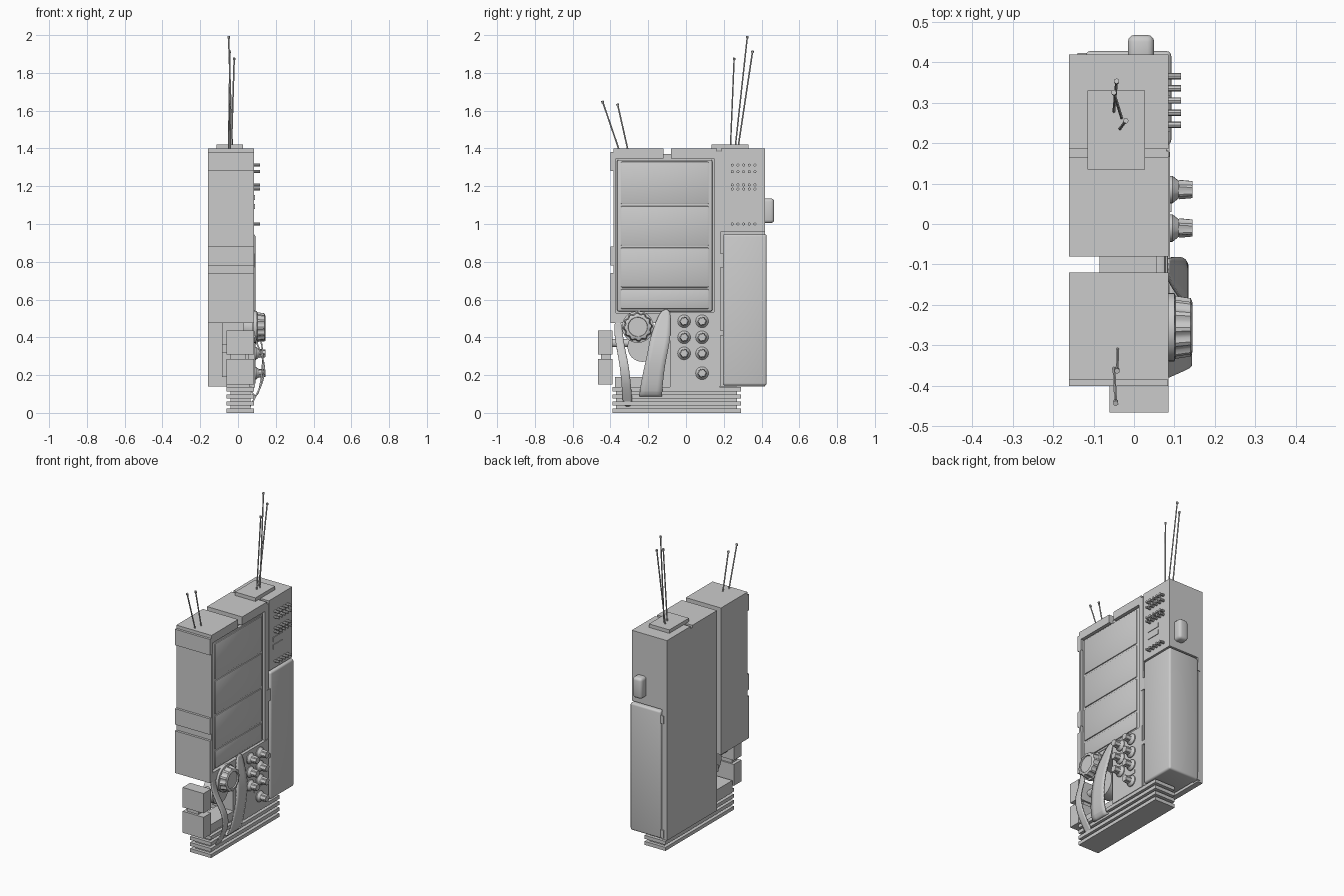
import bpy, bmesh, math
from mathutils import Vector

cube = bpy.data.objects.get("Cube")
if cube:
    bpy.data.objects.remove(cube, do_unlink=True)

grey = bpy.data.materials.new("plain grey")
grey.use_nodes = True
grey.diffuse_color = (0.6, 0.6, 0.6, 1)
grey.node_tree.nodes["Principled BSDF"].inputs["Base Color"].default_value = (0.6, 0.6, 0.6, 1)


def finish(name, bm, smooth=False):
    bmesh.ops.recalc_face_normals(bm, faces=bm.faces)
    mesh = bpy.data.meshes.new(name)
    bm.to_mesh(mesh)
    bm.free()
    mesh.materials.append(grey)
    ob = bpy.data.objects.new(name, mesh)
    bpy.context.collection.objects.link(ob)
    if smooth:
        bpy.ops.object.select_all(action='DESELECT')
        ob.select_set(True)
        bpy.context.view_layer.objects.active = ob
        bpy.ops.object.shade_smooth_by_angle(angle=math.radians(35))
    return ob


def box(name, x, y, z, bevel=0, segments=2):
    """Box from (min, max) ranges along each axis."""
    bm = bmesh.new()
    bmesh.ops.create_cube(bm, size=1)
    for v in bm.verts:
        v.co = [(r[0] + r[1]) / 2 + c * (r[1] - r[0]) for r, c in zip((x, y, z), v.co)]
    if bevel:
        bmesh.ops.bevel(bm, geom=bm.edges[:], offset=bevel, segments=segments,
                        profile=0.5, affect='EDGES')
    return finish(name, bm, bevel > 0)


def cut(target, cutter):
    cutter.hide_render = True
    cutter.hide_viewport = True
    cutter.display_type = 'WIRE'
    mod = target.modifiers.new("cut", 'BOOLEAN')
    mod.operation = 'DIFFERENCE'
    mod.solver = 'EXACT'
    mod.object = cutter


def lathe_x(name, y, z, profile, sides=24, flute=0):
    """Turned part along x; profile holds (x, radius, fluted)."""
    bm = bmesh.new()
    rings = []
    for x, r, fluted in profile:
        ring = []
        for i in range(sides):
            a = math.tau * i / sides
            k = r - flute if fluted and i % 4 > 1 else r
            ring.append(bm.verts.new((x, y + k * math.cos(a), z + k * math.sin(a))))
        rings.append(ring)
    for a, b in zip(rings, rings[1:]):
        for i in range(sides):
            j = (i + 1) % sides
            bm.faces.new((a[i], a[j], b[j], b[i]))
    bm.faces.new(rings[0])
    bm.faces.new(rings[-1])
    return finish(name, bm, True)


def rod(name, a, b, radius, sides=8):
    a, b = Vector(a), Vector(b)
    bm = bmesh.new()
    bmesh.ops.create_cone(bm, cap_ends=True, segments=sides, radius1=radius,
                          radius2=radius, depth=(b - a).length)
    turn = (b - a).to_track_quat('Z', 'Y').to_matrix().to_4x4()
    turn.translation = (a + b) / 2
    bm.transform(turn)
    return finish(name, bm, True)


def strap(name, points):
    """Bent ribbon through (x, y, z, half width)."""
    bm = bmesh.new()
    pairs = [[bm.verts.new((x, y + s * w, z)) for s in (-1, 1)] for x, y, z, w in points]
    for a, b in zip(pairs, pairs[1:]):
        bm.faces.new((a[0], a[1], b[1], b[0]))
    ob = finish(name, bm, True)
    sub = ob.modifiers.new("smooth", 'SUBSURF')
    sub.levels = sub.render_levels = 2
    ob.modifiers.new("thickness", 'SOLIDIFY').thickness = 0.008


# Main housings either side of the vertical slot
rear = box("rear_housing", (-0.16, 0.085), (-0.08, 0.418), (0.14, 1.4))
front = box("front_housing", (-0.16, 0.085), (-0.385, -0.12), (0.475, 1.4))
box("slot_core", (-0.085, 0.055), (-0.13, -0.07), (0.19, 1.37))
for i, z in enumerate([(1.28, 1.38), (0.78, 0.88), (0.475, 0.74)]):
    box(f"front_band_{i}", (-0.16, 0.084), (-0.4, -0.37), z)

# Recesses
panel_cut = box("panel_cutter", (0.06, 0.2), (-0.373, 0.147), (0.53, 1.348))
cut(front, panel_cut)
cut(rear, panel_cut)
cut(rear, box("cover_cutter", (-0.125, 0.2), (0.182, 0.5), (0.1, 0.957)))
cut(rear, box("top_seam_cutter", (-0.3, 0.2), (0.165, 0.185), (1.385, 1.5)))
cut(rear, box("side_seam_cutter", (0.08, 0.2), (0.18, 0.185), (0.9, 1.5)))

# Padded side panel with raised sections
box("side_panel", (0.045, 0.078), (-0.365, 0.139), (0.538, 1.34), 0.008)
for i, (low, high) in enumerate([(0.55, 0.655), (0.665, 0.875), (0.885, 1.095), (1.105, 1.33)]):
    box(f"panel_pad_{i}", (0.06, 0.084), (-0.345, 0.12), (low, high), 0.006)

# Long corner cover with its clips
box("corner_cover", (-0.12, 0.092), (0.195, 0.427), (0.145, 0.946), 0.012, 3)
for i, z in enumerate([(0.77, 0.845), (0.41, 0.435)]):
    box(f"cover_clip_{i}", (0.05, 0.088), (0.165, 0.2), z)
for i, z in enumerate([(0.15, 0.2), (0.87, 0.92)]):
    box(f"cover_back_clip_{i}", (-0.14, -0.11), (0.38, 0.422), z)
box("back_button", (-0.015, 0.05), (0.4, 0.467), (1.005, 1.135), 0.017, 3)

# Pins and slots of the upper corner
for row, z in enumerate((1.312, 1.277, 1.207, 1.185, 1.0)):
    for i in range(5):
        y = 0.245 + 0.03 * i
        rod(f"pin_{row}_{i}", (0.07, y, z), (0.116, y, z), 0.008)
for i, z in enumerate((1.14, 1.093)):
    box(f"slot_frame_{i}", (0.08, 0.089), (0.228, 0.318), (z - 0.014, z + 0.014))

# Control plate and knobs
box("control_plate", (0.07, 0.089), (-0.085, 0.178), (0.135, 0.535))
box("control_label", (0.08, 0.093), (0.03, 0.115), (0.25, 0.272))
spots = [(y, z) for y in (-0.01, 0.085) for z in (0.485, 0.4, 0.315)] + [(0.085, 0.21)]
for i, (y, z) in enumerate(spots):
    lathe_x(f"knob_{i}", y, z, [(0.085, 0.034, 0), (0.095, 0.034, 0), (0.11, 0.022, 0),
                                (0.112, 0.024, 1), (0.145, 0.021, 1)], 24, 0.003)
lathe_x("large_knob", -0.255, 0.455, [(0.03, 0.06, 0), (0.085, 0.084, 0), (0.1, 0.084, 0),
                                      (0.102, 0.078, 1), (0.14, 0.072, 1), (0.145, 0.06, 0),
                                      (0.145, 0.052, 0), (0.138, 0.05, 0)], 48, 0.007)

# Stacked fin base
box("base_core", (-0.04, 0.065), (-0.37, 0.27), (0.01, 0.14))
for i in range(4):
    z = 0.038 * i
    box(f"base_fin_{i}", (-0.06, 0.085), (-0.39, 0.29), (z, z + 0.022))
box("base_step", (-0.06, 0.06), (-0.375, -0.08), (0.13, 0.19))

# Small front boxes and the parts of the open bay
for i, z in enumerate([(0.15, 0.285), (0.31, 0.435)]):
    box(f"front_box_{i}", (-0.06, 0.085), (-0.465, -0.39), z)
box("front_box_link", (-0.04, 0.04), (-0.45, -0.4), (0.28, 0.315))
box("bay_bracket", (-0.085, -0.05), (-0.2, -0.08), (0.32, 0.365))
rod("bay_tube", (0.0, -0.42, 0.37), (0.0, -0.1, 0.37), 0.022, 16)
lathe_x("bay_wheel", -0.23, 0.35, [(-0.03, 0.08, 0), (0.04, 0.08, 0)], 24)

# Hanging straps
strap("front_strap", [(0.08, -0.36, 0.49, 0.022), (0.085, -0.358, 0.42, 0.022),
                      (0.115, -0.345, 0.34, 0.022), (0.148, -0.328, 0.26, 0.024),
                      (0.14, -0.318, 0.17, 0.024), (0.1, -0.312, 0.09, 0.025),
                      (0.065, -0.308, 0.03, 0.025)])
strap("wide_strap", [(0.085, -0.105, 0.55, 0.022), (0.1, -0.12, 0.49, 0.038),
                     (0.125, -0.135, 0.4, 0.055), (0.138, -0.155, 0.3, 0.052),
                     (0.13, -0.175, 0.2, 0.056), (0.115, -0.187, 0.1, 0.06),
                     (0.085, -0.187, 0.075, 0.06), (0.06, -0.187, 0.13, 0.06)])

# Top plate and antennas
box("antenna_plate", (-0.115, 0.027), (0.135, 0.33), (1.39, 1.422))
antennas = [((-0.035, 0.235, 1.4), (-0.02, 0.255, 1.88)),
            ((-0.03, 0.26, 1.4), (-0.05, 0.325, 1.995)),
            ((-0.05, 0.275, 1.4), (-0.043, 0.353, 1.918)),
            ((-0.05, -0.35, 1.38), (-0.045, -0.443, 1.652)),
            ((-0.04, -0.305, 1.38), (-0.042, -0.363, 1.637))]
for i, (a, b) in enumerate(antennas):
    rod(f"antenna_{i}", a, b, 0.004, 6)
    tip = Vector(b)
    rod(f"antenna_tip_{i}", tip - (tip - Vector(a)).normalized() * 0.012, tip, 0.007, 6)
